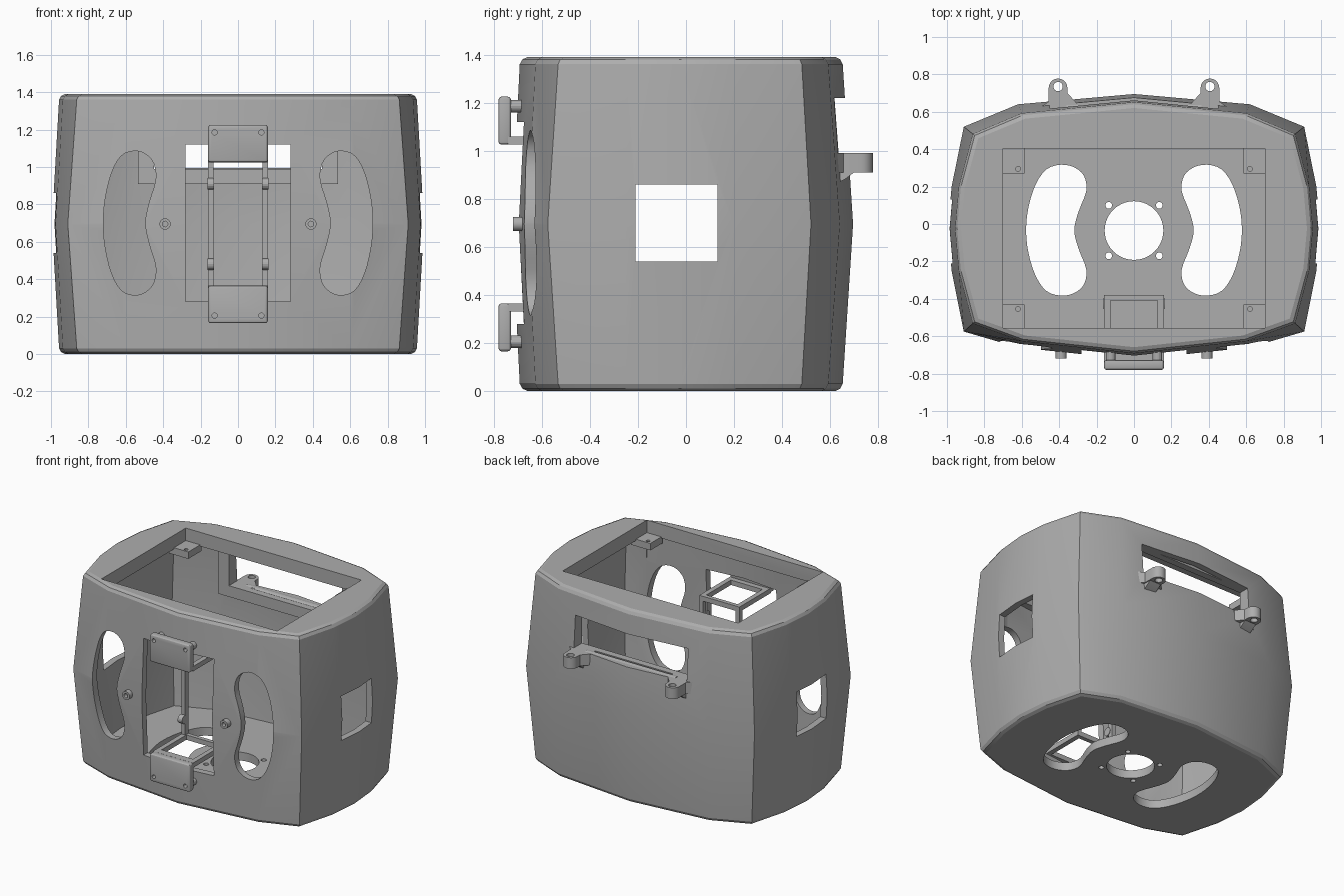
import bpy, bmesh, math
from mathutils import Vector

if "Cube" in bpy.data.objects:
    bpy.data.objects.remove(bpy.data.objects["Cube"], do_unlink=True)

grey = bpy.data.materials.new("plain_grey")
grey.use_nodes = True
grey.diffuse_color = (0.42, 0.42, 0.42, 1)
grey.node_tree.nodes["Principled BSDF"].inputs["Base Color"].default_value = (0.42, 0.42, 0.42, 1)

MID = 0.695
TOP = 2 * MID


def make(name, rings):
    """Closed solid lofted through rings of equal length."""
    bm = bmesh.new()
    loops = [[bm.verts.new(p) for p in ring] for ring in rings]
    n = len(loops[0])
    for a, b in zip(loops, loops[1:]):
        for i in range(n):
            j = (i + 1) % n
            bm.faces.new((a[i], a[j], b[j], b[i]))
    bm.faces.new(loops[0])
    bm.faces.new(loops[-1])
    bmesh.ops.recalc_face_normals(bm, faces=bm.faces)
    mesh = bpy.data.meshes.new(name)
    bm.to_mesh(mesh)
    bm.free()
    mesh.materials.append(grey)
    ob = bpy.data.objects.new(name, mesh)
    bpy.context.collection.objects.link(ob)
    return ob


def prism(name, pts, lo, hi, axis="z"):
    """Extrude a flat outline along one axis."""
    place = {"x": lambda u, v, w: (w, u, v),
             "y": lambda u, v, w: (u, w, v),
             "z": lambda u, v, w: (u, v, w)}[axis]
    return make(name, [[place(u, v, w) for u, v in pts] for w in (lo, hi)])


def box(name, x, y, z):
    return prism(name, [(x[0], y[0]), (x[1], y[0]), (x[1], y[1]), (x[0], y[1])], *z)


def circle(u, v, r, n=24):
    return [(u + r * math.cos(math.tau * i / n), v + r * math.sin(math.tau * i / n)) for i in range(n)]


def kidney(side, inner, outer, centre, half):
    """Smooth bean outline through a few mirrored control points."""
    arc = [(0.2, 0), (0.13, 0.28), (0, 0.6), (0.04, 0.83), (0.2, 0.96), (0.42, 1),
           (0.66, 0.93), (0.84, 0.7), (0.96, 0.35), (1, 0)]
    ctrl = [Vector(p) for p in arc + [(u, -v) for u, v in arc[-2:0:-1]]]
    out, n = [], len(ctrl)
    for i in range(n):
        a, b, c, d = (ctrl[(i + k) % n] for k in (-1, 0, 1, 2))
        for t in (0, 0.33, 0.67):
            p = 0.5 * (2 * b + (c - a) * t + (2 * a - 5 * b + 4 * c - d) * t * t
                       + (3 * b - a - 3 * c + d) * t ** 3)
            out.append((side * (inner + (outer - inner) * p.x), centre + half * p.y))
    return out


def apply(ob, mod):
    bpy.ops.object.select_all(action="DESELECT")
    bpy.context.view_layer.objects.active = ob
    ob.select_set(True)
    bpy.ops.object.modifier_apply(modifier=mod.name)


def cut(ob, *cutters):
    for c in cutters:
        m = ob.modifiers.new("cut", "BOOLEAN")
        m.operation, m.solver, m.object = "DIFFERENCE", "EXACT", c
        apply(ob, m)
        bpy.data.objects.remove(c, do_unlink=True)


def bevel(ob, width):
    m = ob.modifiers.new("bevel", "BEVEL")
    m.width, m.segments = width, 3
    apply(ob, m)


# Barrel-sided body: half outlines at the waist and at the ends
WAIST = [(0, 0.695), (0.62, 0.64), (0.91, 0.52), (0.975, 0.2), (0.995, -0.025),
         (0.975, -0.25), (0.91, -0.575), (0.62, -0.66), (0, -0.725)]
END = [(0, 0.65), (0.6, 0.59), (0.86, 0.48), (0.935, 0.2), (0.955, -0.025),
       (0.935, -0.25), (0.86, -0.53), (0.6, -0.625), (0, -0.69)]


def section(z, inset):
    t = 1 - abs(z - MID) / MID
    half = []
    for e, w in zip(END, WAIST):
        x, y = Vector(e).lerp(Vector(w), t)
        half.append((x * (1 - inset / 0.95), y * (1 - inset / 0.66)))
    full = half + [(-x, y) for x, y in half[-2:0:-1]]
    return [(x, y, z) for x, y in full]


rim = [(0, 0.03), (0.01, 0.01), (0.03, 0)]
shell = make("body_shell", [section(z, i) for z, i in rim] + [section(MID, 0)]
             + [section(TOP - z, i) for z, i in reversed(rim)])
cavity = make("cavity", [section(z, 0.045) for z in (0.06, MID, 1.29)])
cut(shell, cavity,
    box("top_opening", (-0.7, 0.7), (-0.555, 0.405), (1.1, 1.6)),
    box("side_windows", (-1.2, 1.2), (-0.21, 0.13), (0.54, 0.86)),
    box("front_window", (-0.28, 0.28), (-0.9, -0.5), (0.28, 1.12)),
    box("back_window", (-0.45, 0.45), (0.45, 0.9), (0.99, 1.22)),
    prism("floor_hole", circle(0, -0.035, 0.157, 40), -0.1, 0.2))
for s in (-1, 1):
    cut(shell,
        prism("front_bean", kidney(s, 0.44, 0.72, 0.7, 0.385), -0.9, -0.45, "y"),
        prism("floor_bean", kidney(s, 0.255, 0.577, -0.033, 0.35), -0.1, 0.2))
    for y in (0.1, -0.17):
        cut(shell, prism("floor_screw_hole", circle(s * 0.135, y, 0.018, 16), -0.1, 0.2))

# Frame behind the back window, with a rounded sill
frame = box("back_window_frame", (-0.535, 0.535), (0.54, 0.59), (0.91, 1.295))
cut(frame, box("frame_hole", (-0.45, 0.45), (0.4, 0.8), (0.99, 1.22)))
prism("back_window_sill", circle(0.62, 0.965, 0.03, 16), -0.36, 0.36, "x")

for s, side in ((-1, "right"), (1, "left")):
    # Back hinge lugs
    ear = [(0.406 + 0.05 * math.cos(a), 0.728 + 0.05 * math.sin(a))
           for a in (math.pi * i / 10 for i in range(11))]
    foot = [(0.356, 0.7), (0.31, 0.65), (0.31, 0.58), (0.5, 0.58), (0.5, 0.625), (0.456, 0.655)]
    lug = prism(side + "_back_lug", [(s * x, y) for x, y in ear + foot], 0.91, 0.99)
    cut(lug, prism("lug_hole", circle(s * 0.406, 0.735, 0.025), 0.8, 1.1))
    # Sloping rib under each lug
    prism(side + "_lug_rib", [(0.62, 0.91), (0.7, 0.91), (0.66, 0.88), (0.62, 0.86)],
          s * 0.36, s * 0.45, "x")

    # Screw tabs under the rim corners
    for end, y0, y1, hole in (("back", 0.27, 0.42, 0.295), ("front", -0.57, -0.43, -0.455)):
        tab = box(f"{side}_{end}_rim_tab", (s * 0.585, s * 0.74), (y0, y1), (1.25, 1.3))
        cut(tab, prism("tab_hole", circle(s * 0.62, hole, 0.013, 12), 1.2, 1.4))

    # Front screw bosses
    boss = prism(side + "_front_boss", circle(s * 0.39, 0.695, 0.03), -0.72, -0.64, "y")
    cut(boss, prism("boss_hole", circle(s * 0.39, 0.695, 0.015, 16), -0.8, -0.69, "y"))

    # Upright posts of the inner bracket and their knobs
    box(side + "_bracket_post", (s * 0.13, s * 0.16), (-0.415, -0.38), (0.33, 1.05))
    for z in (0.48, 0.91):
        prism(side + "_post_knob", circle(-0.425, z, 0.03, 16), s * 0.127, s * 0.163, "x")

# Front bracket: plate, open shelf and stand-offs, lower and upper
for name, d in (("lower", -1), ("upper", 1)):
    def h(a, b):
        return tuple(sorted((MID + d * a, MID + d * b)))
    plate = box(name + "_bracket_plate", (-0.16, 0.16), (-0.78, -0.728), h(0.33, 0.53))
    bevel(plate, 0.014)
    shelf = box(name + "_bracket_shelf", (-0.16, 0.16), (-0.74, -0.38), h(0.33, 0.365))
    cut(shelf, box("shelf_hole", (-0.125, 0.125), (-0.69, -0.41), h(0.2, 0.5)))
    for s in (-1, 1):
        z = MID + d * 0.49
        cut(plate, prism("plate_hole", circle(s * 0.125, z, 0.014, 16), -0.9, -0.74, "y"))
        prism(name + "_standoff", circle(s * 0.125, z, 0.026, 16), -0.735, -0.66, "y")

# Smooth shading with crisp edges
bpy.ops.object.select_all(action="DESELECT")
for ob in bpy.context.collection.objects:
    if ob.type == "MESH" and grey.name in ob.data.materials:
        ob.select_set(True)
        bpy.context.view_layer.objects.active = ob
bpy.ops.object.shade_smooth_by_angle(angle=math.radians(22))
